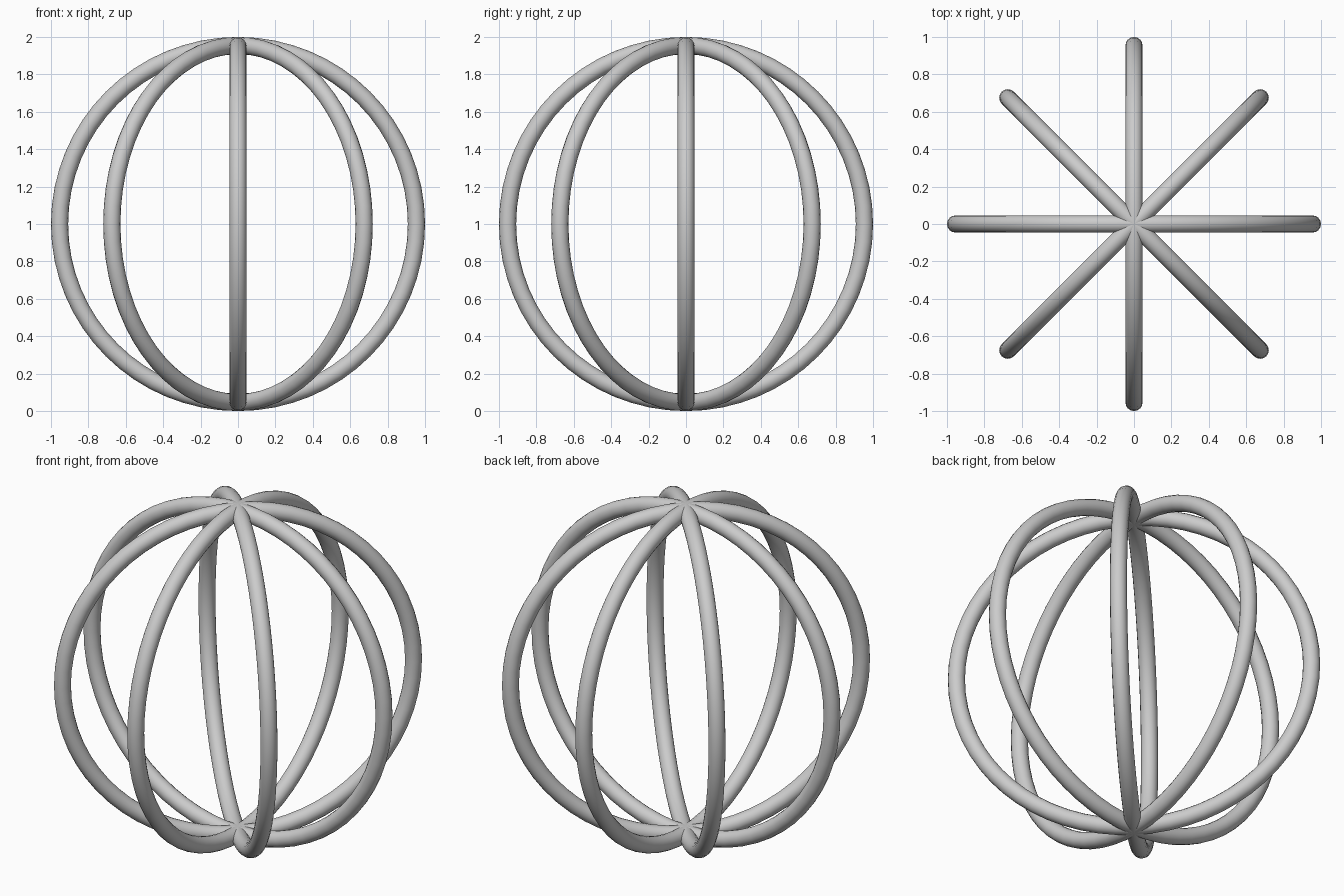
import bpy
from math import pi

if "Cube" in bpy.data.objects:
    bpy.data.objects.remove(bpy.data.objects["Cube"])

TUBE = 0.046          # tube radius
RING = 1.0 - TUBE     # ring centreline radius


def add_ring(name, angle):
    """Upright hoop turned about the vertical axis."""
    bpy.ops.mesh.primitive_torus_add(
        major_segments=64, minor_segments=16,
        major_radius=RING, minor_radius=TUBE,
        location=(0, 0, 1), rotation=(pi / 2, 0, angle))
    ring = bpy.context.object
    ring.name = name
    bpy.ops.object.shade_smooth()
    return ring


# Four hoops crossing at the top and bottom poles
for i in range(4):
    add_ring(f"hoop_{i + 1}", i * pi / 4)
